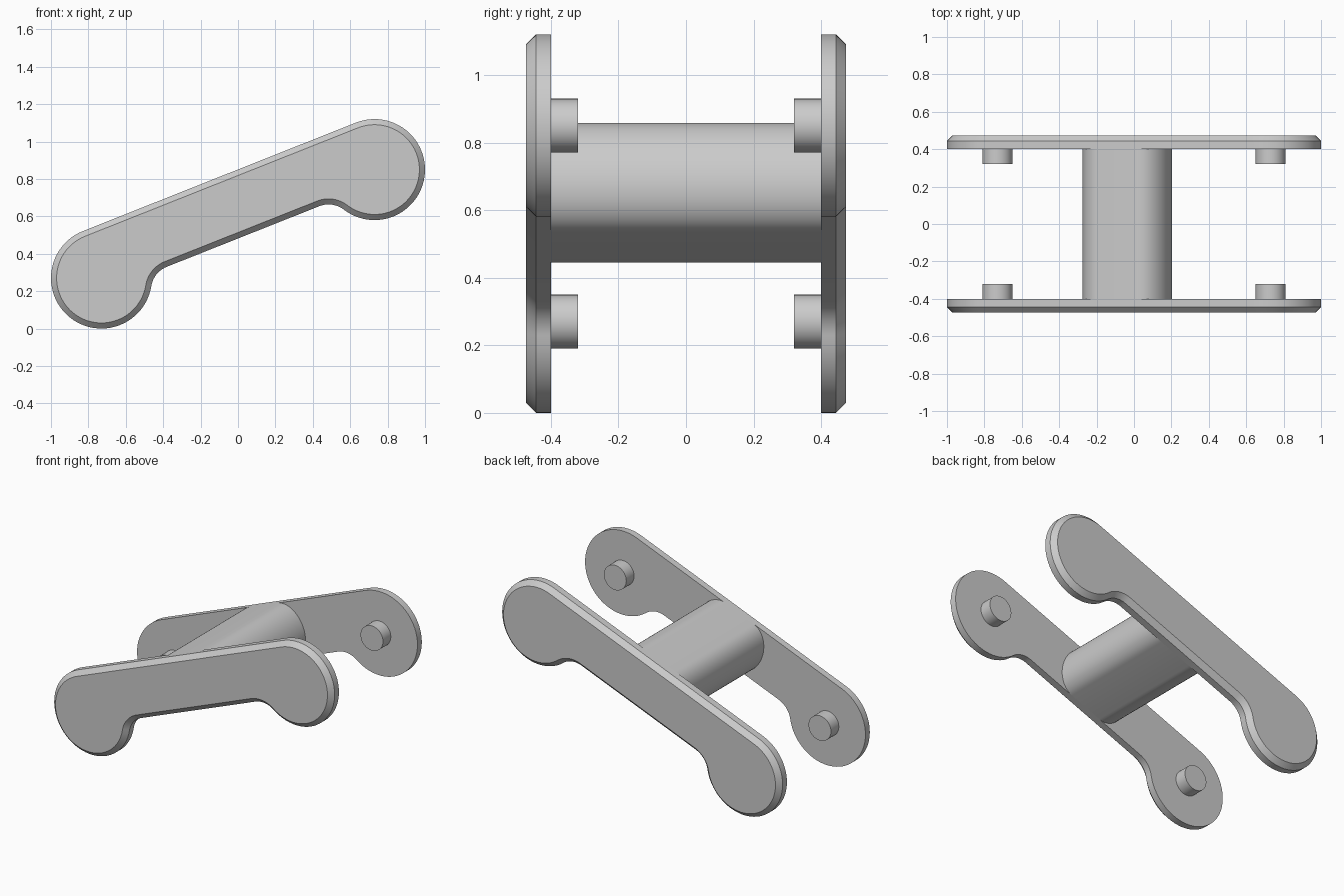
import bpy, bmesh
from math import sin, cos, pi, atan2, sqrt, radians
from mathutils import Matrix, Vector

cube = bpy.data.objects.get("Cube")
if cube:
    bpy.data.objects.remove(cube, do_unlink=True)

grey = bpy.data.materials.new("plain_grey")
grey.use_nodes = True
colour = (0.6, 0.6, 0.6, 1)
grey.diffuse_color = colour
grey.node_tree.nodes["Principled BSDF"].inputs["Base Color"].default_value = colour

# Link frame: u runs from the low pivot to the high pivot, v is square to it
PIVOT = Vector((0.73, 0.29))
CENTRE_Z = 0.56
HALF = PIVOT.length
TILT = atan2(PIVOT.y, PIVOT.x)
LOBE, WAIST, FILLET = 0.27, -0.073, 0.134
INNER, OUTER, CHAMFER = 0.40, 0.474, 0.03


def place(u, v, y):
    return (u * cos(TILT) - v * sin(TILT), y,
            CENTRE_Z + u * sin(TILT) + v * cos(TILT))


def arc(cu, cv, ru, rv, start, end, steps):
    angles = [start + (end - start) * i / steps for i in range(steps + 1)]
    return [(cu + ru * cos(a), cv + rv * sin(a)) for a in angles]


def link_outline(inset):
    """Half outline of lobe and concave fillet, then mirrored to the other end."""
    drop = WAIST - FILLET
    run = sqrt((LOBE + FILLET) ** 2 - drop ** 2)
    join = atan2(drop, -run)
    half = arc(HALF, 0, LOBE - inset, LOBE - inset, pi / 2, join, 48)
    half += arc(HALF - run, drop, FILLET + inset, FILLET + inset,
                join + pi, pi / 2, 14)
    return half + [(-u, v) for u, v in reversed(half)]


def loft(name, sections):
    """Skin a stack of (outline, y) sections and cap both ends."""
    bm = bmesh.new()
    rings = [[bm.verts.new(place(u, v, y)) for u, v in pts] for pts, y in sections]
    for a, b in zip(rings, rings[1:]):
        for i in range(len(a)):
            j = (i + 1) % len(a)
            bm.faces.new((a[i], a[j], b[j], b[i]))
    bm.faces.new(rings[0])
    bm.faces.new(rings[-1])
    bmesh.ops.recalc_face_normals(bm, faces=bm.faces[:])
    return finish(name, bm)


def finish(name, bm):
    mesh = bpy.data.meshes.new(name)
    bm.to_mesh(mesh)
    bm.free()
    mesh.materials.append(grey)
    obj = bpy.data.objects.new(name, mesh)
    bpy.context.collection.objects.link(obj)
    bpy.ops.object.select_all(action='DESELECT')
    obj.select_set(True)
    bpy.context.view_layer.objects.active = obj
    bpy.ops.object.shade_smooth_by_angle(angle=radians(30))
    return obj


for side, label in ((-1, "front"), (1, "back")):
    # Side plate with a chamfered outer rim
    loft(label + "_link_plate", [
        (link_outline(0), side * INNER),
        (link_outline(0), side * (OUTER - CHAMFER)),
        (link_outline(CHAMFER), side * OUTER)])
    # Short pivot pins on the inner face
    for end, end_label in ((-1, "low"), (1, "high")):
        bm = bmesh.new()
        x, y, z = place(end * HALF, 0, side * 0.365)
        bmesh.ops.create_cone(
            bm, cap_ends=True, segments=40, radius1=0.08, radius2=0.08, depth=0.09,
            matrix=Matrix.Translation((x, y, z)) @ Matrix.Rotation(pi / 2, 4, 'X'))
        finish(f"{label}_{end_label}_pin", bm)

# Rounded cross bar, flush with the plate edges above and below
mid, rise = (LOBE + WAIST) / 2, (LOBE - WAIST) / 2
bar = arc(0.11, mid, 0.13, rise, pi / 2, -pi / 2, 28)
bar += [(-u, v) for u, v in reversed(bar)]
loft("cross_bar", [(bar, -INNER), (bar, INNER)])
